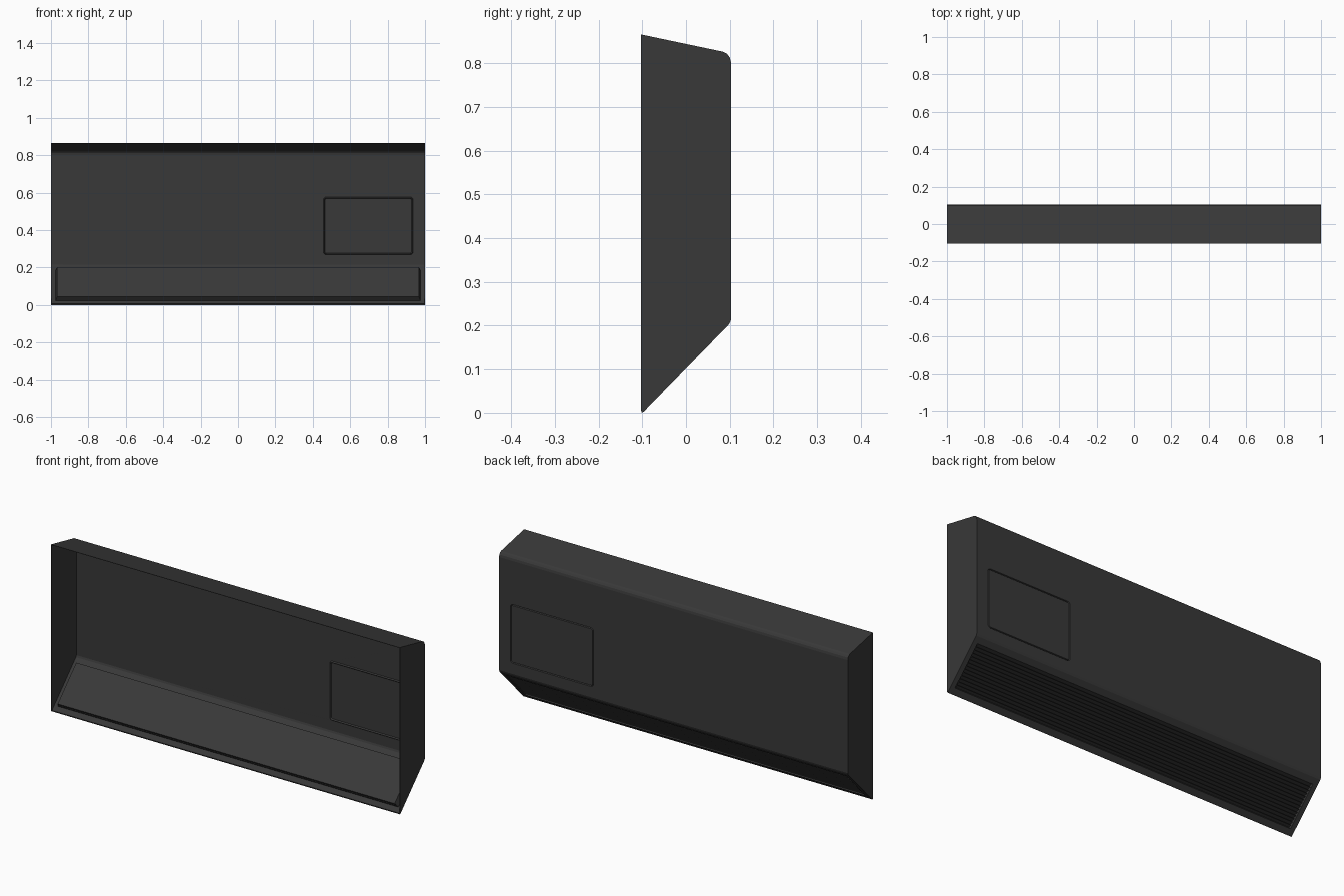
import bpy, bmesh, math
from mathutils import Vector

if "Cube" in bpy.data.objects:
    bpy.data.objects.remove(bpy.data.objects["Cube"])

W = 1.0          # half width
F, B = -0.103, 0.103   # front and back planes

dark = bpy.data.materials.new("dark_grey")
dark.diffuse_color = (0.04, 0.04, 0.04, 1)
dark.use_nodes = True
dark.node_tree.nodes["Principled BSDF"].inputs["Base Color"].default_value = dark.diffuse_color


def finish(bm, name):
    bmesh.ops.remove_doubles(bm, verts=bm.verts, dist=1e-5)
    bmesh.ops.recalc_face_normals(bm, faces=bm.faces)
    me = bpy.data.meshes.new(name)
    bm.to_mesh(me)
    bm.free()
    me.materials.append(dark)
    ob = bpy.data.objects.new(name, me)
    bpy.context.collection.objects.link(ob)
    return ob


def loop(bm, pts):
    return [bm.verts.new(p) for p in pts]


def bridge(bm, a, b):
    n = len(a)
    for i in range(n):
        j = (i + 1) % n
        bm.faces.new((a[i], a[j], b[j], b[i]))


def rounded_rect(x0, x1, z0, z1, r, y, inset=0.0, seg=4):
    x0, x1, z0, z1 = x0 + inset, x1 - inset, z0 + inset, z1 - inset
    r = max(r - inset, 0.002)
    pts = []
    corners = [(x1 - r, z1 - r), (x0 + r, z1 - r), (x0 + r, z0 + r), (x1 - r, z0 + r)]
    for k, (cx, cz) in enumerate(corners):
        for s in range(seg + 1):
            t = math.pi / 2 * (k + s / seg)
            pts.append((cx + r * math.cos(t), y, cz + r * math.sin(t)))
    return pts


# slope frame: u runs up the slope, n points out of it
u = Vector((0, 1, 1)).normalized()
n = Vector((0, 1, -1)).normalized()
low = Vector((0, F + 0.006, 0.002))
high = Vector((0, B - 0.004, 0.204))


def on_slope(x, z, depth=0.0):
    t = (z - low.z) / (high.z - low.z)
    return low.lerp(high, t) - n * depth + Vector((x, 0, 0))


# housing: side profile from front bottom round to front top
profile = [(F, 0.006), (F + 0.002, 0.0), (low.y, low.z), (high.y, high.z), (B, 0.214), (B, 0.800)]
profile += [(B - 0.0025, 0.812), (B - 0.009, 0.821), (B - 0.018, 0.826), (F + 0.003, 0.865), (F, 0.865)]
bm = bmesh.new()
left = loop(bm, [(-W, y, z) for y, z in profile])
right = loop(bm, [(W, y, z) for y, z in profile])
bm.faces.new(left)
bm.faces.new(right)
for i in range(len(profile) - 1):
    if i not in (2, 4):       # slope and back wall carry openings
        bm.faces.new((left[i], left[i + 1], right[i + 1], right[i]))

# back wall with a grooved access cover
rect = (0.458, 0.935, 0.27, 0.575, 0.015)
outer = loop(bm, rounded_rect(*rect, B))
mid = loop(bm, rounded_rect(*rect, B - 0.006, 0.003))
inner = loop(bm, rounded_rect(*rect, B, 0.006))
bridge(bm, outer, mid)
bridge(bm, mid, inner)
bm.faces.new(inner)
wall = [left[4], right[4], right[5], left[5]]
edges = []
for ring in (outer, wall):
    for a, b in zip(ring, ring[1:] + ring[:1]):
        edges.append(bm.edges.get((a, b)) or bm.edges.new((a, b)))
bmesh.ops.triangle_fill(bm, use_beauty=True, use_dissolve=False, edges=edges,
                        normal=(0, 1, 0))

# slope frame and the grille recess pushed into the housing
z0, z1, hx, depth = 0.022, 0.182, 0.975, 0.028
rim = [left[2], right[2], right[3], left[3]]
opening = loop(bm, [on_slope(-hx, z0), on_slope(hx, z0), on_slope(hx, z1), on_slope(-hx, z1)])
ix = hx - 0.01
floor = loop(bm, [on_slope(-ix, z0 + 0.003, depth), on_slope(ix, z0 + 0.003, depth),
                  on_slope(ix, z1 - 0.003, depth), on_slope(-ix, z1 - 0.003, depth)])
bridge(bm, rim, opening)
bridge(bm, opening, floor)
bm.faces.new(floor)
housing = finish(bm, "housing")
sol = housing.modifiers.new("wall_thickness", "SOLIDIFY")
sol.thickness = 0.003
sol.offset = -1

# louvre blades across the recess
bm = bmesh.new()
count = 14
tilt = math.radians(35)
run = u * math.cos(tilt) + n * math.sin(tilt)
thick = u * -math.sin(tilt) + n * math.cos(tilt)
for i in range(count):
    c = on_slope(0, z0 + (z1 - z0) * (i + 0.5) / count, 0.007)
    ends = []
    for x in (-0.97, 0.97):
        ends.append(loop(bm, [c + run * a * 0.010 + thick * b * 0.001 + Vector((x, 0, 0))
                              for a, b in ((-1, -1), (1, -1), (1, 1), (-1, 1))]))
    bridge(bm, *ends)
    bm.faces.new(ends[0])
    bm.faces.new(ends[1])
finish(bm, "grille_slats")
